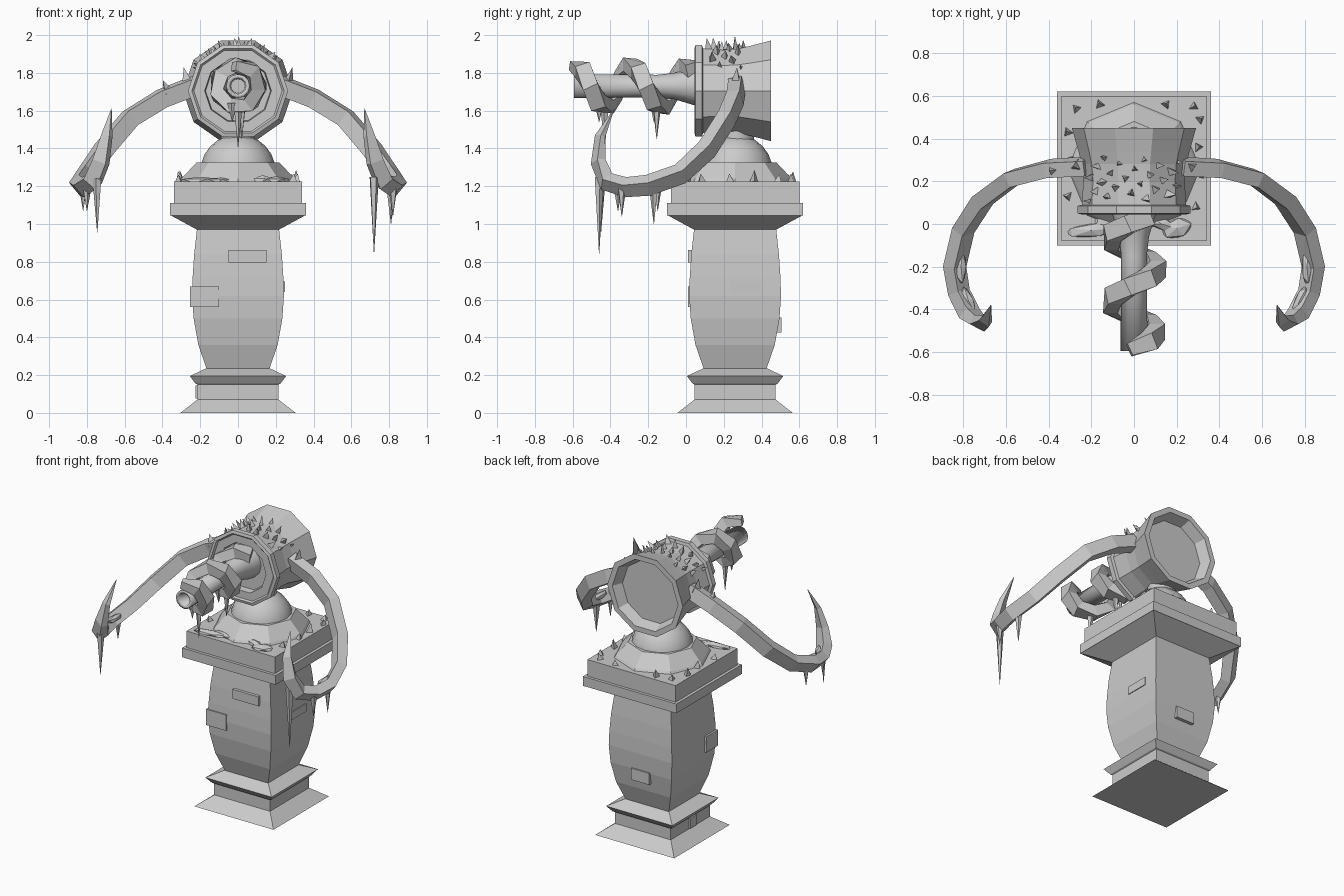
import bpy, bmesh, math, random
from mathutils import Vector, Matrix

if "Cube" in bpy.data.objects:
    bpy.data.objects.remove(bpy.data.objects["Cube"])

random.seed(4)
CY = 0.26      # pedestal centre in y
BZ = 1.705     # barrel axis height
TZ = 1.73      # tube axis height


def finish(name, bm, smooth=False):
    bmesh.ops.recalc_face_normals(bm, faces=bm.faces)
    me = bpy.data.meshes.new(name)
    bm.to_mesh(me)
    bm.free()
    ob = bpy.data.objects.new(name, me)
    bpy.context.collection.objects.link(ob)
    if smooth:
        for p in me.polygons:
            p.use_smooth = len(p.vertices) == 4
    return ob


def skin(bm, rings):
    """Bridge successive vertex rings and cap both ends."""
    loops = [[bm.verts.new(p) for p in r] for r in rings]
    n = len(loops[0])
    for a, b in zip(loops, loops[1:]):
        for i in range(n):
            bm.faces.new((a[i], a[(i + 1) % n], b[(i + 1) % n], b[i]))
    bm.faces.new(loops[0])
    bm.faces.new(loops[-1])


def lathe(name, profile, n, centre, axis='Z', turn=0.0, sx=1.0, smooth=False):
    """Polygonal lathe; profile is (radius, position along axis)."""
    bm, c, rings = bmesh.new(), Vector(centre), []
    for r, h in profile:
        ring = []
        for i in range(n):
            a = turn + math.tau * i / n
            u, v = sx * r * math.cos(a), r * math.sin(a)
            ring.append(c + Vector((u, v, h) if axis == 'Z' else (u, h, v)))
        rings.append(ring)
    skin(bm, rings)
    return finish(name, bm, smooth)


def square(name, profile):
    k = math.sqrt(2)
    return lathe(name, [(r * k, h) for r, h in profile], 4, (0, CY, 0), turn=math.pi / 4)


def sweep(bm, pts, normals, halves):
    """Rectangular section along a path; halves are (along normal, sideways)."""
    rings = []
    for i, p in enumerate(pts):
        t = (pts[min(i + 1, len(pts) - 1)] - pts[max(i - 1, 0)]).normalized()
        n = (normals[i] - t * normals[i].dot(t)).normalized()
        b = t.cross(n)
        h, w = halves[i]
        rings.append([p + n * h * s + b * w * q for s, q in ((1, 1), (1, -1), (-1, -1), (-1, 1))])
    skin(bm, rings)


def spike(bm, base, direction, length, r, n=3):
    d = Vector(direction).normalized()
    m = Matrix.Translation(Vector(base) + d * length / 2) @ d.to_track_quat('Z', 'Y').to_matrix().to_4x4()
    m = m @ Matrix.Rotation(random.uniform(0, 6), 4, 'Z')
    bmesh.ops.create_cone(bm, cap_ends=True, segments=n, radius1=r, radius2=0.001, depth=length, matrix=m)


def box(bm, centre, size):
    bmesh.ops.create_cube(bm, size=1, matrix=Matrix.Translation(centre) @ Matrix.Diagonal((*size, 1)))


def mound(bm, centre, size, turn=0.0):
    m = Matrix.Translation(centre) @ Matrix.Rotation(turn, 4, 'Z') @ Matrix.Diagonal((*size, 1))
    bmesh.ops.create_icosphere(bm, subdivisions=1, radius=1, matrix=m)


# Square stone pedestal
square("pedestal_base", [(.305, 0), (.215, .07), (.215, .15), (.225, .155), (.255, .195), (.17, .235)])
square("pedestal_column", [(.165, .23), (.21, .36), (.235, .5), (.243, .62), (.24, .72), (.232, .84), (.217, .975)])
square("pedestal_top", [(.217, .97), (.355, 1.045), (.36, 1.045), (.36, 1.11), (.34, 1.11), (.34, 1.225)])

# Raised bricks on the column
bm = bmesh.new()
box(bm, (.05, CY - .235, .83), (.2, .03, .065))
box(bm, (-.177, CY - .185, .615), (.155, .13, .11))
box(bm, (.235, .318, .667), (.025, .165, .055))
box(bm, (0, CY + .225, .465), (.14, .04, .08))
box(bm, (-.213, .24, .11), (.025, .07, .07))
finish("raised_bricks", bm)

# Swivel mount: octagonal foot, dome and neck
lathe("mount_foot", [(.31, 1.225), (.30, 1.24), (.22, 1.325)], 8, (0, CY, 0))
dome = [(.2 * math.cos(a), 1.275 + .2 * math.sin(a)) for a in (0, .25, .5, .75, 1.0, 1.25, 1.5)]
lathe("mount_dome", dome, 16, (0, CY, 0), smooth=True)
lathe("mount_neck", [(.09, 1.4), (.09, 1.5)], 12, (0, CY + .01, 0), smooth=True)

# Ten-sided barrel with recessed front and back
lathe("barrel", [(.165, .1), (.17, .055), (.225, .055), (.235, .045), (.255, .05), (.255, .085),
                 (.235, .09), (.228, .2), (.235, .28), (.25, .34), (.28, .45), (.243, .45), (.215, .38)],
      10, (0, 0, BZ), 'Y', sx=1.04)

# Hollow firing tube
lathe("tube", [(.038, -.5), (.042, -.59), (.063, -.594), (.06, -.15), (.07, -.06), (.1, .04), (.11, .11)],
      12, (0, 0, TZ), 'Y', smooth=True)

# Angular coil winding around the tube
bm = bmesh.new()
pts, nrm, hv = [], [], []
steps = 15
for i in range(steps + 1):
    a = -.2 + math.tau * i / 7
    n = Vector((math.sin(a), 0, math.cos(a)))
    pts.append(Vector((0, -.59 + .295 * i / 7, TZ)) + n * (.108 + .006 * (i % 2)))
    nrm.append(n)
    hv.append((.024, .03) if i == 0 else (.037, .042))
sweep(bm, pts, nrm, hv)
finish("tube_coil", bm)

# Curved arms ending in upright claws, mirrored left and right
arm_path = [(.22, .27, 1.735), (.40, .26, 1.665), (.57, .215, 1.56), (.71, .11, 1.395), (.80, -.03, 1.265),
            (.84, -.2, 1.205), (.82, -.32, 1.195), (.77, -.42, 1.225), (.725, -.465, 1.33),
            (.695, -.455, 1.465), (.67, -.38, 1.61)]
arm_half = [(.036, .046)] * 4 + [(.034, .045)] * 2 + [(.033, .042), (.034, .042), (.024, .04), (.015, .027), (.001, .001)]
for side, label in ((1, "right"), (-1, "left")):
    bm = bmesh.new()
    pts = [Vector((side * x, y, z)) for x, y, z in arm_path]
    hub = Vector((side * .45, -.1, 1.55))
    sweep(bm, pts, [p - hub for p in pts], arm_half)
    finish(label + "_arm", bm)

# Icicles under the arms and coil
bm = bmesh.new()
for x, y, z, length in ((.72, -.46, 1.25, .405), (.81, -.17, 1.2, .2), (.82, -.34, 1.2, .16),
                        (-.745, -.45, 1.24, .285), (-.8, -.36, 1.2, .13), (-.82, -.15, 1.22, .15),
                        (.0, -.43, 1.64, .235), (.02, -.155, 1.64, .19), (-.03, -.46, 1.64, .1),
                        (-.03, -.17, 1.64, .1)):
    spike(bm, (x, y, z), (0, 0, -1), length, .026, 5)
finish("icicles", bm)

# Frost crystals on the barrel, slab and arms
bm = bmesh.new()
for i in range(24):
    a = math.radians(-62 + 124 * ((i * 0.618) % 1))
    d = Vector((math.sin(a), 0, math.cos(a)))
    y = .11 + .2 * i / 23
    spike(bm, Vector((0, y, BZ)) + d * .222, d + Vector((0, random.uniform(-.2, .1), 0)),
          random.uniform(.04, .068), random.uniform(.016, .027))
for x, y in ((-.27, .54), (-.16, .56), (.15, .56), (.28, .55), (.31, .49), (-.31, .43),
             (.3, .36), (.31, .23), (-.31, .13), (.29, .08), (-.3, .3)):
    spike(bm, (x, y, 1.22), (x * .4, (y - CY) * .4, 1), random.uniform(.04, .065), .027)
spike(bm, (-.37, .25, 1.69), (-.4, 0, 1), .075, .035)
for s in (1, -1):
    spike(bm, (s * .265, .27, 1.74), (s * .25, 0, 1), .09, .035)
finish("frost_crystals", bm)

# Low snow drifts on the slab front and the arms
bm = bmesh.new()
for x, y, sx, sy, h, t in ((-.2, -.03, .13, .035, .022, .1), (-.1, .0, .1, .03, .018, -.2),
                           (.2, -.02, .08, .05, .025, .3), (.13, .0, .07, .03, .03, -.3)):
    mound(bm, (x, y, 1.228), (sx, sy, h), t)
for s in (1, -1):
    mound(bm, (s * .81, -.2, 1.235), (.026, .09, .022))
    mound(bm, (s * .775, -.36, 1.225), (.026, .08, .022), s * -.4)
finish("snow_drifts", bm)
